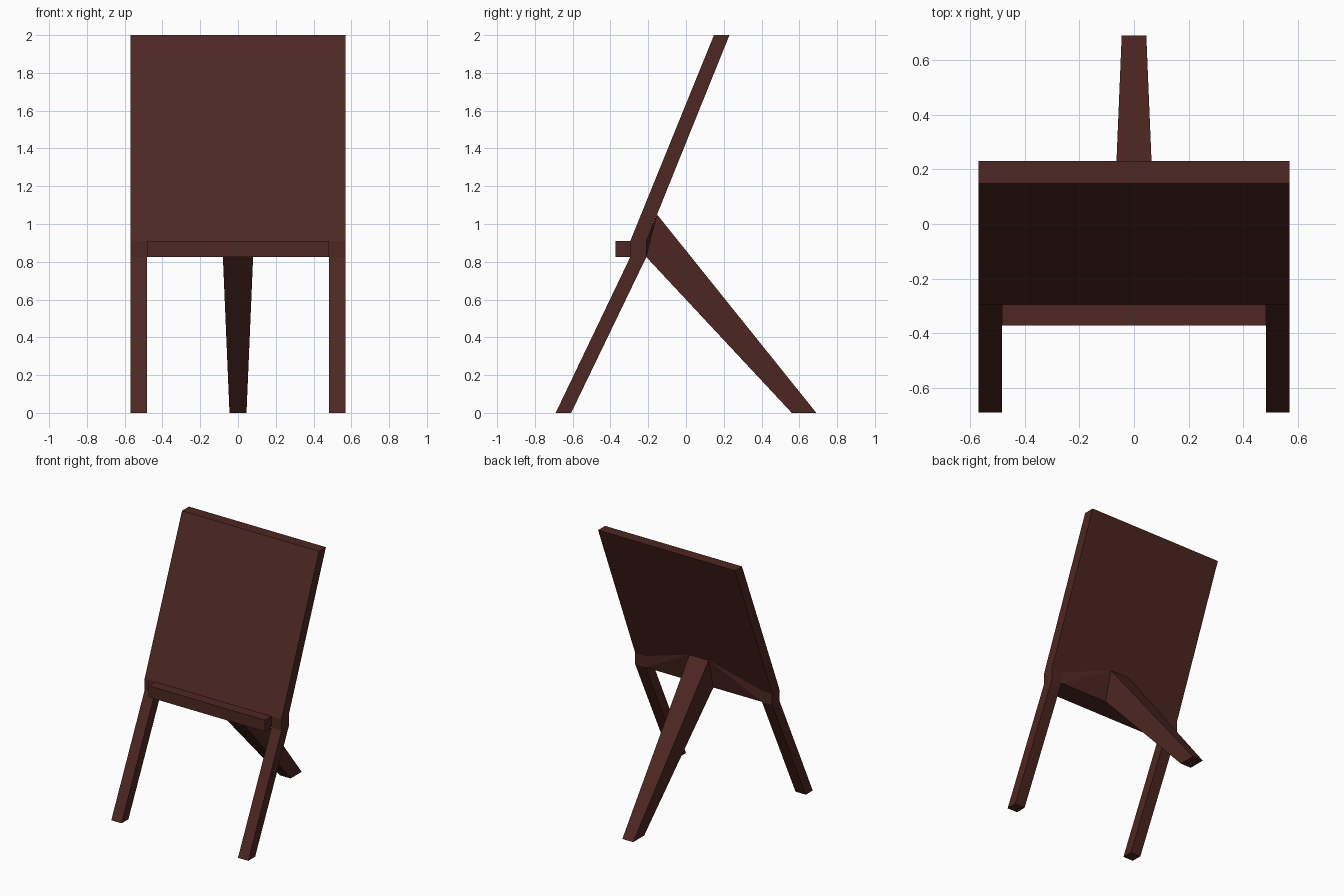
import bpy, bmesh

if "Cube" in bpy.data.objects:
    bpy.data.objects.remove(bpy.data.objects["Cube"])

wood = bpy.data.materials.new("dark_wood")
wood.diffuse_color = (0.075, 0.02, 0.016, 1)
wood.use_nodes = True
wood.node_tree.nodes["Principled BSDF"].inputs["Base Color"].default_value = wood.diffuse_color

W, INNER = 0.568, 0.483      # outer half width, inner face of the legs
Z0, Z1 = 0.825, 0.91         # bottom rail heights
YF, YB = -0.295, -0.21       # bottom rail front and back


def finish(name, bm):
    bmesh.ops.recalc_face_normals(bm, faces=bm.faces)
    mesh = bpy.data.meshes.new(name)
    bm.to_mesh(mesh)
    bm.free()
    mesh.materials.append(wood)
    obj = bpy.data.objects.new(name, mesh)
    bpy.context.collection.objects.link(obj)
    return obj


def side_profile(name, profile, xa, xb):
    """Sweep a (y, z) side profile from x = xa to x = xb; per-point x via callables."""
    bm = bmesh.new()
    left = [bm.verts.new((xa(p) if callable(xa) else xa, *p)) for p in profile]
    right = [bm.verts.new((xb(p) if callable(xb) else xb, *p)) for p in profile]
    bm.faces.new(left)
    bm.faces.new(right)
    n = len(profile)
    for i in range(n):
        j = (i + 1) % n
        bm.faces.new((left[i], left[j], right[j], right[i]))
    return finish(name, bm)


# Leaning board with its upright bottom rail
side_profile("board", [(0.148, 2), (0.23, 2), (YB, Z1), (YB, Z0), (YF, Z0), (YF, Z1)], -W, W)

# Front ledge
side_profile("ledge", [(-0.372, Z0), (YF, Z0), (YF, Z1), (-0.372, Z1)], -INNER, INNER)

# Splayed front legs
leg = [(YF, Z0), (YB, Z0), (-0.608, 0), (-0.69, 0)]
for side, name in ((-1, "front_leg_left"), (1, "front_leg_right")):
    side_profile(name, leg, side * INNER, side * W)

# Tapered rear leg
def half(p):
    return 0.08 if p[1] > 0.5 else 0.045

side_profile("rear_leg", [(-0.153, 1.05), (YB, Z1), (YB, Z0), (0.56, 0), (0.69, 0)],
             lambda p: -half(p), half)

# Thin gussets blending the rear leg into the board
for side, name in ((-1, "gusset_left"), (1, "gusset_right")):
    bm = bmesh.new()
    pts = [(INNER, YB, Z1), (INNER, YB, Z0), (0.08, YB, Z0), (0.08, -0.153, 1.05), (0.08, YB, Z1)]
    a, b, c, d, e = [bm.verts.new((side * x, y, z)) for x, y, z in pts]
    for f in ((a, b, d), (b, c, d), (c, e, d), (a, d, e), (a, e, c, b)):
        bm.faces.new(f)
    finish(name, bm)
